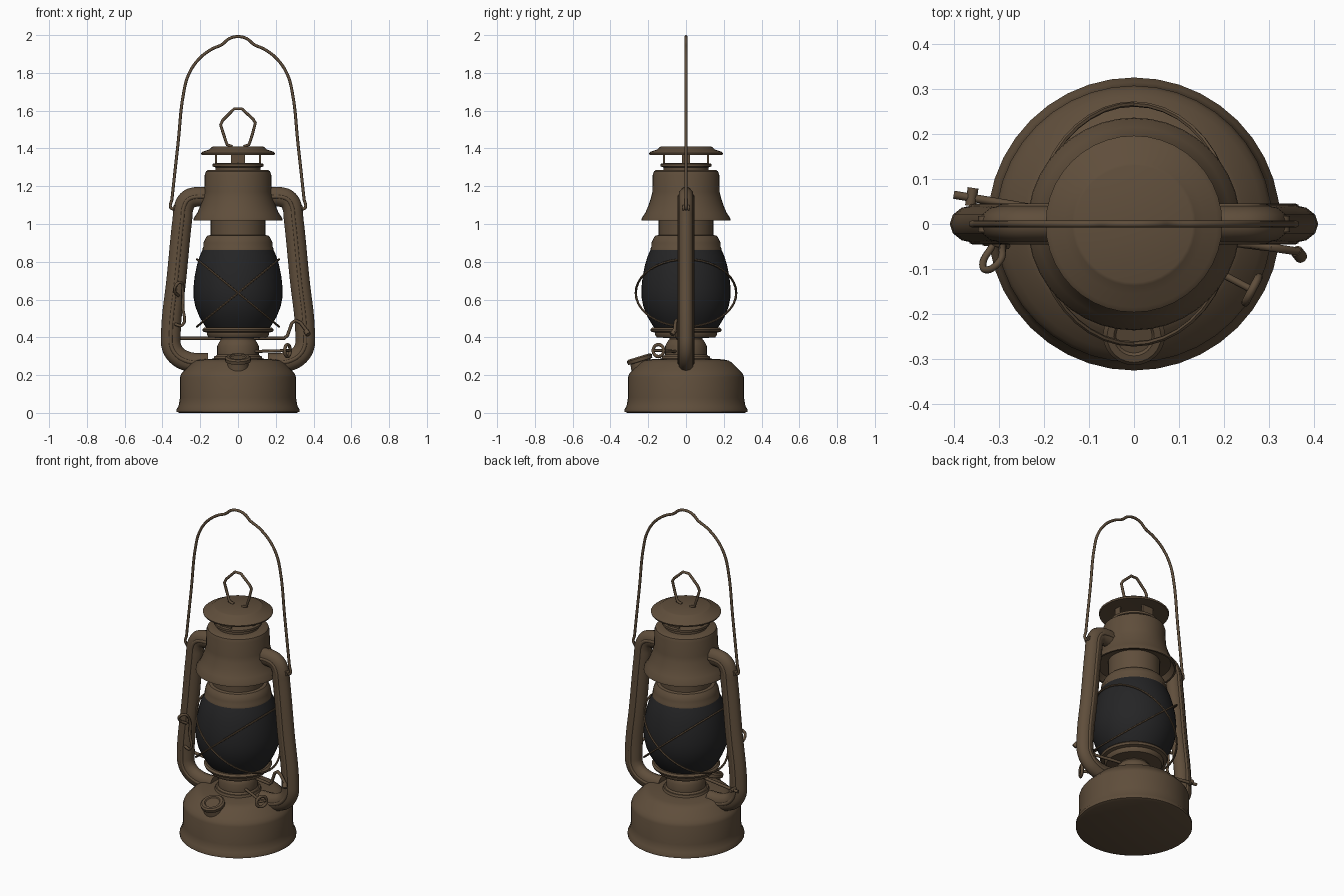
import bpy, bmesh, math
from math import radians, sin, cos, tau
from mathutils import Vector

cube = bpy.data.objects.get("Cube")
if cube:
    bpy.data.objects.remove(cube)


def material(name, colour):
    m = bpy.data.materials.new(name)
    m.use_nodes = True
    m.diffuse_color = colour
    bsdf = m.node_tree.nodes["Principled BSDF"]
    bsdf.inputs["Base Color"].default_value = colour
    bsdf.inputs["Roughness"].default_value = 0.7
    return m


BROWN = material("aged brown metal", (0.115, 0.076, 0.044, 1))
GLASS = material("dark glass", (0.018, 0.018, 0.019, 1))


def finish(ob, mat, angle=35):
    ob.data.materials.clear()
    ob.data.materials.append(mat)
    bpy.ops.object.select_all(action="DESELECT")
    ob.select_set(True)
    bpy.context.view_layer.objects.active = ob
    bpy.ops.object.shade_smooth_by_angle(angle=radians(angle))
    return ob


def from_bmesh(name, bm, mat):
    bmesh.ops.recalc_face_normals(bm, faces=bm.faces)
    me = bpy.data.meshes.new(name)
    bm.to_mesh(me)
    bm.free()
    ob = bpy.data.objects.new(name, me)
    bpy.context.collection.objects.link(ob)
    return finish(ob, mat)


def lathe(name, profile, mat=BROWN, steps=40):
    """Turn a list of (radius, height) points about z."""
    bm = bmesh.new()
    verts = [bm.verts.new((r, 0, z)) for r, z in profile]
    edges = [bm.edges.new(pair) for pair in zip(verts, verts[1:])]
    bmesh.ops.spin(bm, geom=verts + edges, cent=(0, 0, 0), axis=(0, 0, 1),
                   angle=tau, steps=steps, use_duplicate=False)
    bmesh.ops.remove_doubles(bm, verts=bm.verts, dist=0.0005)
    return from_bmesh(name, bm, mat)


def tube(name, points, radius, cyclic=False, smooth=True, sides=2):
    """Sweep a round section along points."""
    cu = bpy.data.curves.new(name, "CURVE")
    cu.dimensions = "3D"
    cu.bevel_depth = radius
    cu.bevel_resolution = sides
    cu.use_fill_caps = True
    if smooth:
        cu.resolution_u = 5
        sp = cu.splines.new("BEZIER")
        sp.bezier_points.add(len(points) - 1)
        for bp, p in zip(sp.bezier_points, points):
            bp.co = p
            bp.handle_left_type = bp.handle_right_type = "AUTO"
    else:
        sp = cu.splines.new("POLY")
        sp.points.add(len(points) - 1)
        for bp, p in zip(sp.points, points):
            bp.co = (*p, 1)
    sp.use_cyclic_u = cyclic
    ob = bpy.data.objects.new(name, cu)
    bpy.context.collection.objects.link(ob)
    bpy.ops.object.select_all(action="DESELECT")
    ob.select_set(True)
    bpy.context.view_layer.objects.active = ob
    bpy.ops.object.convert(target="MESH")
    return finish(bpy.context.object, BROWN, 50)


def box(name, centre, size):
    bm = bmesh.new()
    bmesh.ops.create_cube(bm, size=1)
    for v in bm.verts:
        v.co = Vector(a * b for a, b in zip(v.co, size)) + Vector(centre)
    return from_bmesh(name, bm, BROWN)


# Fuel tank and burner
lathe("fuel_tank", [(0, 0), (0.31, 0), (0.325, 0.006), (0.325, 0.02), (0.315, 0.035),
                    (0.307, 0.08), (0.307, 0.19), (0.3, 0.208), (0.285, 0.225),
                    (0.245, 0.265), (0.225, 0.277), (0.2, 0.283), (0.13, 0.287),
                    (0.125, 0.3), (0, 0.3)])
lathe("burner_neck", [(0.118, 0.285), (0.118, 0.3), (0.11, 0.31), (0.11, 0.355),
                      (0.1, 0.375), (0.087, 0.39), (0.087, 0.42)])
lathe("globe_plate", [(0.08, 0.395), (0.155, 0.4), (0.165, 0.415), (0.165, 0.425),
                      (0.185, 0.43), (0.19, 0.442), (0.18, 0.452), (0.1, 0.452)])

# Glass globe
lathe("globe", [(0, 0.44), (0.16, 0.44), (0.178, 0.465), (0.205, 0.51), (0.225, 0.56),
                (0.235, 0.61), (0.236, 0.66), (0.23, 0.72), (0.218, 0.78),
                (0.203, 0.83), (0.187, 0.865), (0, 0.865)], GLASS)

# Chimney, hood and vented cap
lathe("chimney_collar", [(0.17, 0.855), (0.188, 0.855), (0.188, 0.872), (0.183, 0.88),
                         (0.183, 0.9), (0.172, 0.925), (0.162, 0.938), (0.145, 0.942),
                         (0.145, 1.06)])
lathe("hood", [(0.14, 1.06), (0.205, 1.05), (0.225, 1.018), (0.236, 1.018), (0.234, 1.032),
               (0.215, 1.06), (0.198, 1.1), (0.185, 1.14), (0.178, 1.17), (0.176, 1.26),
               (0.17, 1.278), (0.158, 1.286), (0.1, 1.286)])
lathe("vent_ring", [(0, 1.29), (0.12, 1.282), (0.12, 1.3), (0.135, 1.305), (0.135, 1.318),
                    (0.12, 1.322), (0, 1.322)])
lathe("top_cap", [(0, 1.368), (0.155, 1.368), (0.193, 1.366), (0.196, 1.375), (0.185, 1.384),
                  (0.155, 1.393), (0.137, 1.408), (0.13, 1.411), (0, 1.411)])
for side in (-1, 1):
    box("vent_post", (0, side * 0.116, 1.345), (0.074, 0.01, 0.06))
    box("vent_post", (side * 0.116, 0, 1.345), (0.01, 0.042, 0.06))

# Lifting loop on the cap
tube("lifting_loop", [(-0.03, 0, 1.41), (-0.058, 0, 1.42), (-0.075, 0, 1.47), (-0.092, 0, 1.525),
                      (-0.08, 0, 1.55), (-0.02, 0, 1.61), (0.02, 0, 1.61), (0.08, 0, 1.555),
                      (0.092, 0, 1.535), (0.075, 0, 1.47), (0.058, 0, 1.42), (0.03, 0, 1.41)],
     0.008, smooth=False)

# Carrying handle, mirrored about the middle
half = [(0.325, 1.08), (0.355, 1.085), (0.35, 1.13), (0.318, 1.42), (0.285, 1.71),
        (0.262, 1.79), (0.21, 1.87), (0.14, 1.925), (0.085, 1.95), (0.045, 1.982)]
path = [(-x, 0, z) for x, z in half] + [(0, 0, 1.992)] + [(x, 0, z) for x, z in half[::-1]]
tube("carrying_handle", path, 0.008)

# Side air tubes with raised seams
side_path = [(0.16, 1.143), (0.225, 1.143), (0.262, 1.13), (0.285, 1.095), (0.294, 1.03),
             (0.325, 0.72), (0.356, 0.41), (0.352, 0.35), (0.325, 0.305), (0.28, 0.277),
             (0.225, 0.265), (0.16, 0.265)]
for side, label in ((-1, "right"), (1, "left")):
    pts = [(side * x, 0, z) for x, z in side_path]
    frame = tube(label + "_air_tube", pts, 0.052, sides=4)
    for v in frame.data.vertices:
        v.co.y *= 0.8
    for y in (-0.035, 0.035):
        tube(label + "_tube_seam", [(x, y, z) for x, _, z in pts], 0.011)
    # Pivot for the carrying handle
    tube(label + "_handle_pivot", [(side * 0.33, -0.018, 1.085), (side * 0.33, 0.018, 1.085)],
         0.016, smooth=False)

# Crossed guard wires, two tilted rings
for tilt in (-1, 1):
    ring = [(0.217 * sin(a), -0.266 * cos(a), 0.635 + tilt * 0.178 * sin(a))
            for a in (tau * i / 40 for i in range(40))]
    tube("guard_wire", ring, 0.006, cyclic=True, smooth=False, sides=1)

# Globe lifting rod and its lever
tube("lift_rod", [(-0.4, 0.065, 0.395), (0.245, -0.045, 0.395), (0.262, -0.047, 0.41),
                  (0.285, -0.05, 0.475), (0.305, -0.052, 0.49), (0.33, -0.056, 0.478),
                  (0.37, -0.062, 0.425)], 0.009, smooth=False)
tube("rod_end", [(-0.363, 0.04, 0.395), (-0.357, 0.08, 0.395)], 0.012, smooth=False)
tube("lever_end", [(0.36, -0.06, 0.435), (0.372, -0.075, 0.415)], 0.014, smooth=False)
tube("globe_catch", [(-0.335, -0.04, 0.47), (-0.295, -0.045, 0.465), (-0.292, -0.05, 0.56),
                     (-0.292, -0.055, 0.65), (-0.3, -0.085, 0.69), (-0.325, -0.102, 0.68),
                     (-0.335, -0.085, 0.645), (-0.315, -0.05, 0.62)], 0.008)

# Wick adjuster: stem and ring knob
start, end = Vector((0.08, -0.05, 0.325)), Vector((0.262, -0.146, 0.33))
tube("wick_stem", [start, end], 0.008, smooth=False)
along = (end - start).normalized()
across = along.cross(Vector((0, 0, 1)))
tube("wick_knob", [end + across * 0.032 * cos(a) + Vector((0, 0, 0.032 * sin(a)))
                   for a in (tau * i / 16 for i in range(16))], 0.009, cyclic=True, smooth=False)
tube("knob_bar", [end - across * 0.03, end + across * 0.03], 0.007, smooth=False)

# Filler cap, tipped forward
cap = lathe("filler_cap", [(0, -0.05), (0.06, -0.05), (0.055, -0.012), (0.067, -0.01),
                           (0.069, 0.008), (0.06, 0.016), (0.045, 0.016), (0.04, 0.01),
                           (0, 0.01)], steps=24)
cap.location = (0, -0.245, 0.283)
cap.rotation_euler.x = radians(17)
